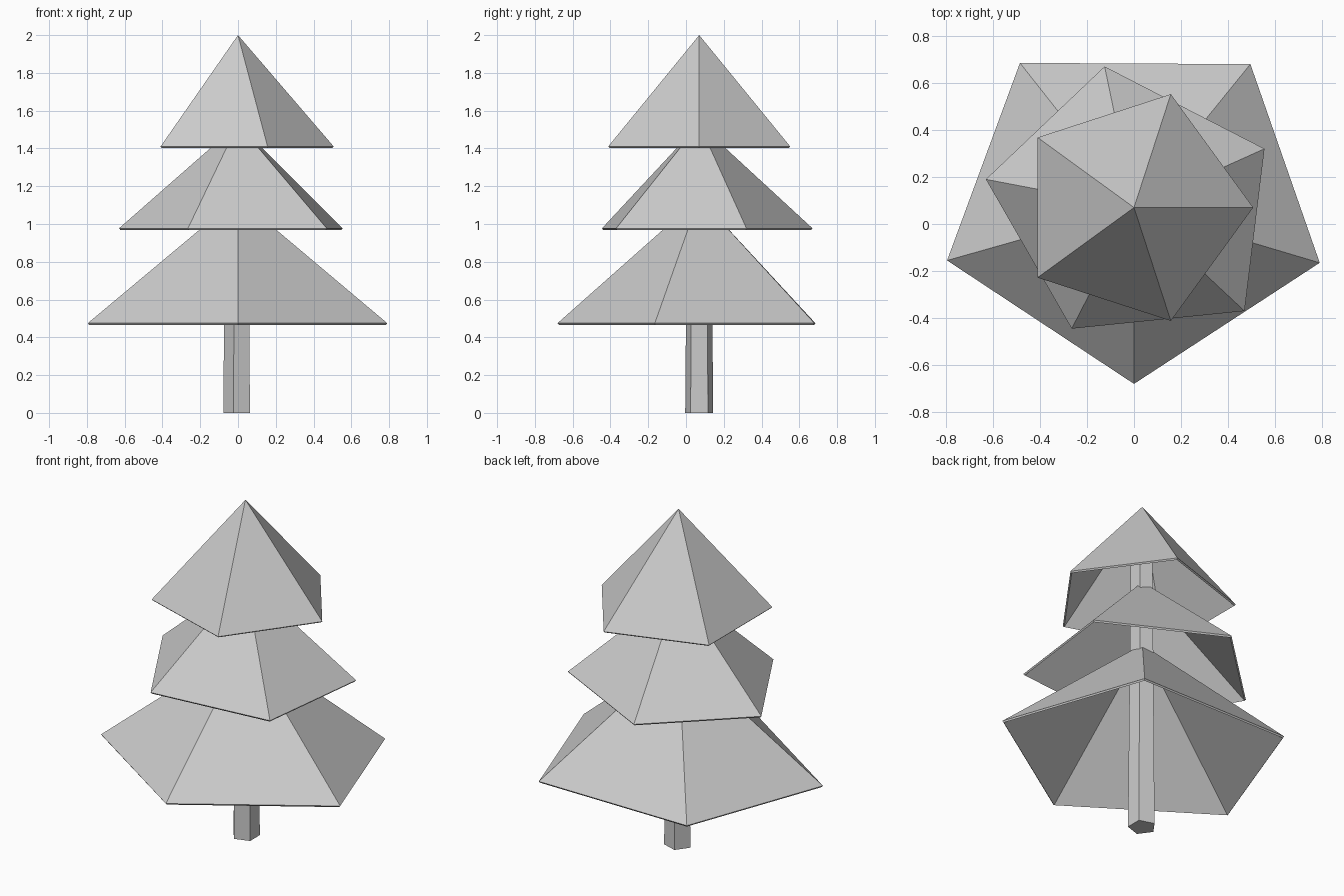
import bpy
from math import cos, sin, radians

if "Cube" in bpy.data.objects:
    bpy.data.objects.remove(bpy.data.objects["Cube"])

CY = 0.07  # trunk axis sits slightly behind the centre


def make_object(name, verts, faces):
    mesh = bpy.data.meshes.new(name)
    mesh.from_pydata(verts, [], faces)
    mesh.update()
    obj = bpy.data.objects.new(name, mesh)
    bpy.context.collection.objects.link(obj)
    return obj


def ring(radius, z, turn=0.0, cx=0.0):
    angles = [radians(turn + 72 * i) for i in range(5)]
    return [(cx + radius * cos(a), CY + radius * sin(a), z) for a in angles]


def make_tier(name, corners, rim_z, apex_z):
    # hollow five-sided cone, corners listed anticlockwise
    verts = [(x, y, rim_z) for x, y in corners] + [(0, CY, apex_z)]
    faces = [(i, (i + 1) % 5, 5) for i in range(5)]
    obj = make_object(name, verts, faces)
    shell = obj.modifiers.new("shell", 'SOLIDIFY')
    shell.thickness = 0.012
    shell.offset = -1
    return obj


# Trunk: slightly tapered five-sided post running up inside the top tier
trunk_verts = ring(0.078, 0, 36) + ring(0.062, 1.75, 40)
trunk_faces = [(i, (i + 1) % 5, (i + 1) % 5 + 5, i + 5) for i in range(5)]
make_object("trunk", trunk_verts,
            trunk_faces + [(4, 3, 2, 1, 0), (5, 6, 7, 8, 9)])

# Foliage tiers
make_tier("bottom_branches",
          [(0.495, 0.68), (-0.485, 0.685), (-0.795, -0.155),
           (0, -0.68), (0.79, -0.165)], 0.475, 1.14)
make_tier("middle_branches",
          [(0.555, 0.32), (-0.125, 0.67), (-0.63, 0.19),
           (-0.265, -0.445), (0.47, -0.37)], 0.977, 1.53)
make_tier("top_branches", [p[:2] for p in ring(0.507, 0)], 1.41, 2.0)
